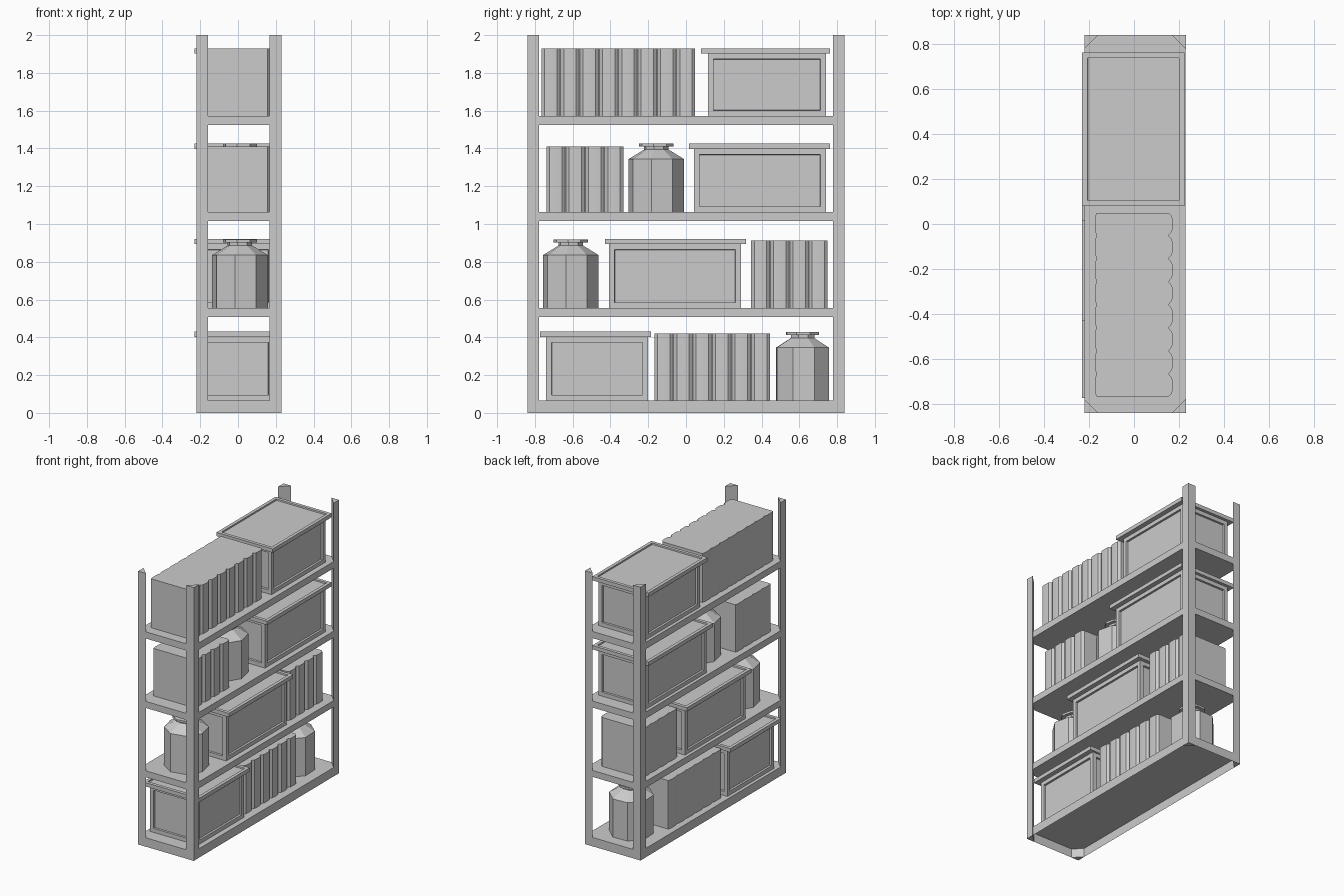
import bpy, bmesh, math
from mathutils import Vector

cube = bpy.data.objects.get("Cube")
if cube:
    bpy.data.objects.remove(cube, do_unlink=True)

GREY = (0.6, 0.6, 0.6, 1)
grey = bpy.data.materials.new("plain_grey")
grey.use_nodes = True
grey.diffuse_color = GREY
grey.node_tree.nodes["Principled BSDF"].inputs["Base Color"].default_value = GREY


def finish(bm, name, smooth=False):
    mesh = bpy.data.meshes.new(name)
    bm.to_mesh(mesh)
    bm.free()
    mesh.materials.append(grey)
    obj = bpy.data.objects.new(name, mesh)
    bpy.context.collection.objects.link(obj)
    if smooth:
        bpy.ops.object.select_all(action='DESELECT')
        obj.select_set(True)
        bpy.context.view_layer.objects.active = obj
        bpy.ops.object.shade_smooth_by_angle(angle=math.radians(35))
    return obj


def block(x, y, z):
    """Box mesh spanning three (min, max) ranges."""
    bm = bmesh.new()
    bmesh.ops.create_cube(bm, size=1)
    for v in bm.verts:
        v.co = Vector([r[0] + (c + 0.5) * (r[1] - r[0]) for c, r in zip(v.co, (x, y, z))])
    return bm


def recess(bm, faces, border, depth):
    """Framed panels sunk into the given faces."""
    bmesh.ops.inset_individual(bm, faces=faces, thickness=border)
    bmesh.ops.inset_individual(bm, faces=faces, thickness=0.002, depth=-depth)


def extrude_outline(points, z0, z1):
    bm = bmesh.new()
    face = bm.faces.new([bm.verts.new((x, y, z0)) for x, y in points])
    new = bmesh.ops.extrude_face_region(bm, geom=[face])["geom"]
    for v in new:
        if isinstance(v, bmesh.types.BMVert):
            v.co.z = z1
    bmesh.ops.recalc_face_normals(bm, faces=bm.faces)
    return bm


# Frame: triangular corner posts
X0, X1, Y = -0.22, 0.23, 0.84
LEG = 0.062
for x, sx, side in ((X0, 1, "right"), (X1, -1, "left")):
    for sy, end in ((-1, "front"), (1, "back")):
        tri = [(x, sy * Y), (x + sx * LEG, sy * Y), (x, sy * (Y - LEG))]
        finish(extrude_outline(tri, 0, 2), f"{end}_{side}_post")

# Shelves: the lowest one is a tray open underneath
SHELVES = [(0, 0.065), (0.508, 0.555), (1.015, 1.063), (1.523, 1.572)]
for i, z in enumerate(SHELVES):
    bm = block((X0 + 0.001, X1 - 0.001), (-Y + 0.001, Y - 0.001), z)
    if i == 0:
        under = [f for f in bm.faces if f.normal.z < -0.5]
        bmesh.ops.delete(bm, geom=under, context='FACES_ONLY')
    finish(bm, f"shelf_{i + 1}")
FLOORS = [z[1] for z in SHELVES]


def storage_box(level, y, lid_y, lid_z):
    z = FLOORS[level]
    bm = block((-0.195, 0.19), y, (z, lid_z[0]))
    recess(bm, [f for f in bm.faces if abs(f.normal.z) < 0.5], 0.041, 0.014)
    finish(bm, f"box_body_{level + 1}")
    bm = block((-0.23, 0.225), lid_y, lid_z)
    recess(bm, [f for f in bm.faces if f.normal.z > 0.5], 0.034, 0.01)
    finish(bm, f"box_lid_{level + 1}")


def book_row(level, y0, y1, count, top):
    """Row of books with rounded spines on one side, shallow ones on the other."""
    w, steps = (y1 - y0) / count, 6

    def spines(base, bulge):
        pts = []
        for b in range(count):
            for s in range(steps + 1):
                t = s / steps * 2 - 1
                pts.append((base + bulge * math.sqrt(max(0, 1 - t ** 4)),
                            y0 + w * (b + 0.02 + 0.48 * (t + 1))))
        return pts

    outline = spines(0.155, 0.016) + spines(-0.167, -0.006)[::-1]
    finish(extrude_outline(outline, FLOORS[level], top), f"books_{level + 1}", True)


def jar(level, y, turn):
    """Eight-sided jar with sloped shoulder, neck and flat lid."""
    rings = [(0.15, 0), (0.15, 0.28), (0.066, 0.331), (0.066, 0.347),
             (0.092, 0.347), (0.092, 0.362)]
    bm = bmesh.new()
    loops = []
    for r, h in rings:
        loops.append([bm.verts.new((0.01 + r * math.sin(a), y + r * math.cos(a), FLOORS[level] + h))
                      for a in (math.radians(turn + 45 * k) for k in range(8))])
    for a, b in zip(loops, loops[1:]):
        for k in range(8):
            n = (k + 1) % 8
            bm.faces.new((a[k], a[n], b[n], b[k]))
    bm.faces.new(loops[0])
    bm.faces.new(loops[-1])
    bmesh.ops.recalc_face_normals(bm, faces=bm.faces)
    finish(bm, f"jar_{level + 1}")


# Contents of each level
storage_box(0, (-0.74, -0.20), (-0.772, -0.185), (0.402, 0.43))
storage_box(1, (-0.407, 0.29), (-0.428, 0.317), (0.893, 0.921))
storage_box(2, (0.042, 0.74), (0.016, 0.762), (1.397, 1.425))
storage_box(3, (0.116, 0.74), (0.08, 0.762), (1.902, 1.93))

book_row(0, -0.17, 0.447, 6, 0.42)
book_row(1, 0.343, 0.752, 4, 0.913)
book_row(2, -0.74, -0.33, 4, 1.41)
book_row(3, -0.768, 0.051, 8, 1.93)

jar(0, 0.617, 20)
jar(1, -0.61, 10)
jar(2, -0.157, 10)
